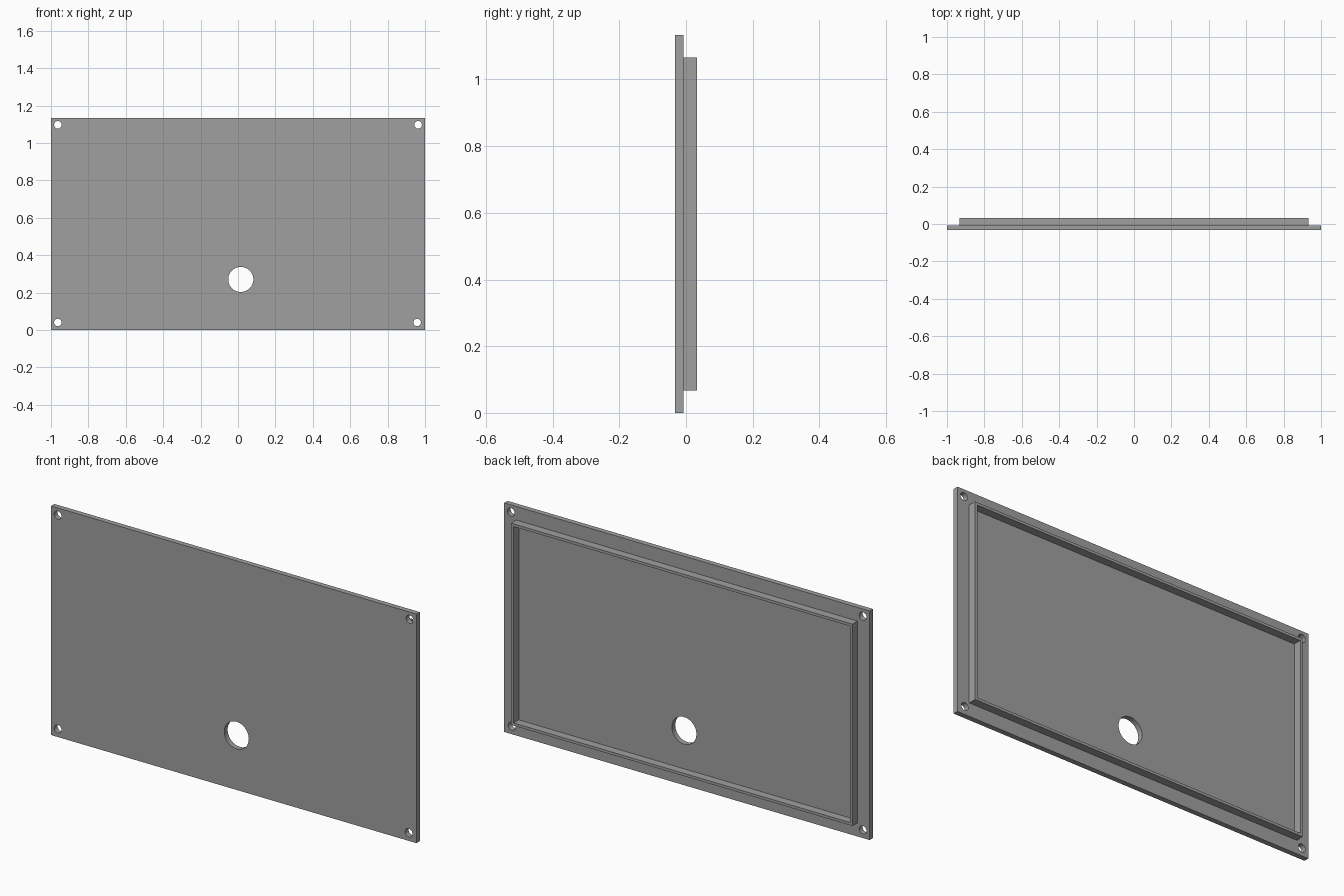
import bpy
from math import radians

default = bpy.data.objects.get("Cube")
if default:
    bpy.data.objects.remove(default, do_unlink=True)

HEIGHT = 1.133
MID = HEIGHT / 2
FRONT, STEP, BACK = -0.033, -0.007, 0.033

grey = bpy.data.materials.new("plain grey")
grey.use_nodes = True
colour = (0.35, 0.35, 0.35, 1)
grey.diffuse_color = colour
grey.node_tree.nodes["Principled BSDF"].inputs["Base Color"].default_value = colour


def box(name, width, height, y0, y1):
    """Box centred on the panel, spanning y0 to y1."""
    bpy.ops.mesh.primitive_cube_add(size=1, location=(0, (y0 + y1) / 2, MID))
    ob = bpy.context.object
    ob.name = name
    ob.scale = (width, y1 - y0, height)
    bpy.ops.object.transform_apply(location=True, rotation=False, scale=True)
    ob.data.materials.append(grey)
    return ob


def hole_cutter(x, z, radius, sides):
    bpy.ops.mesh.primitive_cylinder_add(vertices=sides, radius=radius, depth=0.3,
                                        location=(x, 0, z), rotation=(radians(90), 0, 0))
    cutter = bpy.context.object
    cutter.name = "hole_cutter"
    cutter.data.materials.append(grey)
    return cutter


def cut(target, cutter):
    """Subtract the cutter, then remove it."""
    cutter.hide_render = True
    mod = target.modifiers.new("cut", 'BOOLEAN')
    mod.operation = 'DIFFERENCE'
    mod.solver = 'EXACT'
    mod.object = cutter
    bpy.ops.object.select_all(action='DESELECT')
    target.select_set(True)
    bpy.context.view_layer.objects.active = target
    bpy.ops.object.modifier_apply(modifier=mod.name)
    bpy.data.objects.remove(cutter, do_unlink=True)


# Cover plate with four screw holes and one large cable hole
plate = box("cover_plate", 2, HEIGHT, FRONT, STEP)
for x, z in [(-0.963, 0.04), (0.958, 0.04), (-0.963, 1.097), (0.963, 1.097)]:
    cut(plate, hole_cutter(x, z, 0.02, 32))
cut(plate, hole_cutter(0.015, 0.27, 0.067, 64))

# Thin raised rim on the back
rim = box("back_rim", 1.867, 0.998, STEP, BACK)
cut(rim, box("rim_cutter", 1.84, 0.971, STEP - 0.1, BACK + 0.1))

# Smooth hole walls, sharp edges elsewhere
for ob in (plate, rim):
    bpy.ops.object.select_all(action='DESELECT')
    ob.select_set(True)
    bpy.context.view_layer.objects.active = ob
    bpy.ops.object.shade_smooth_by_angle(angle=radians(30))
